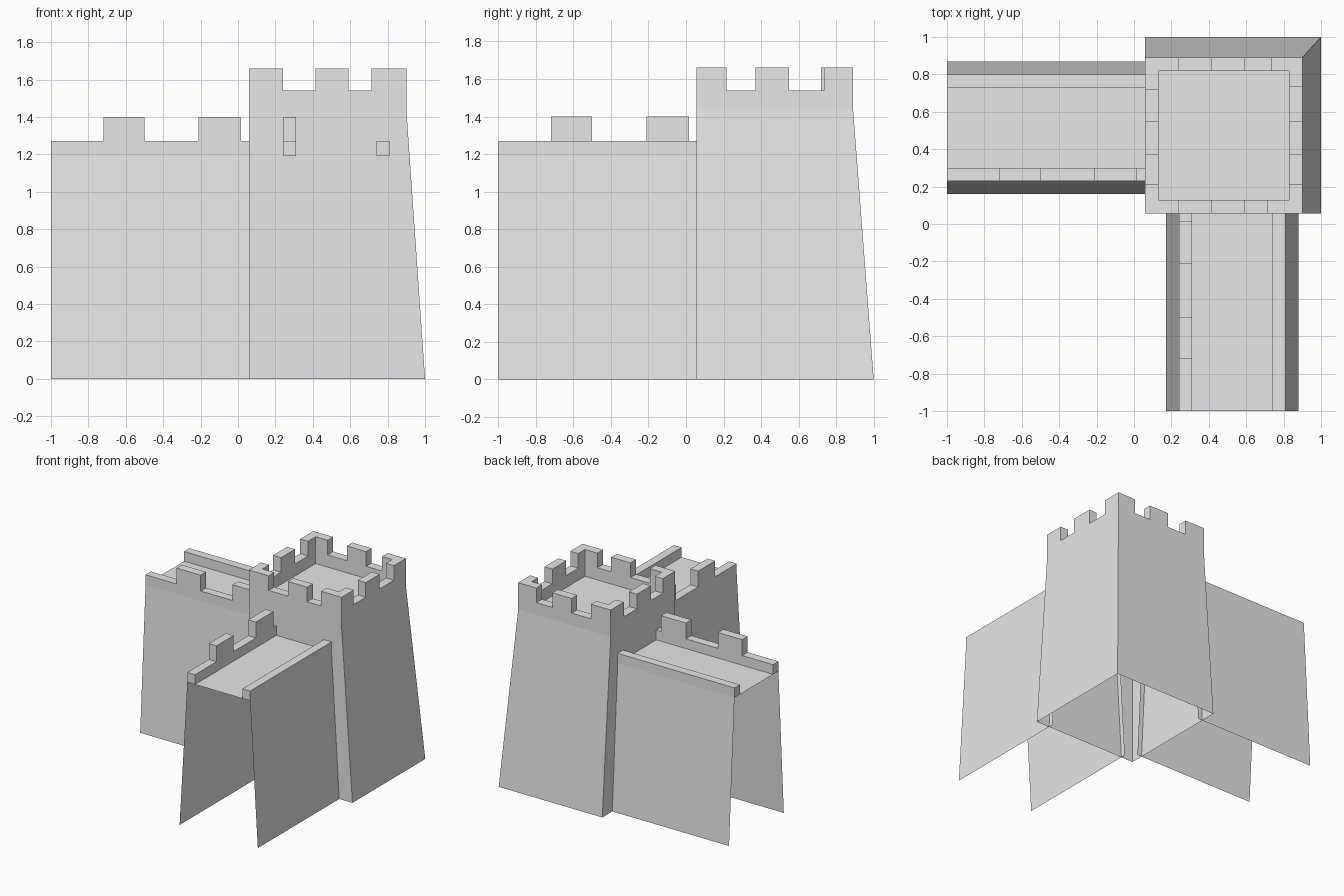
import bpy
import bmesh

cube = bpy.data.objects.get("Cube")
if cube:
    bpy.data.objects.remove(cube, do_unlink=True)

stone = bpy.data.materials.new("grey stone")
stone.use_nodes = True
grey = (0.8, 0.8, 0.8, 1)
stone.diffuse_color = grey
stone.node_tree.nodes["Principled BSDF"].inputs["Base Color"].default_value = grey

WALK, LOW, HIGH = 1.19, 1.27, 1.40            # wall walk, parapet and merlon tops
DECK, T_LOW, T_HIGH = 1.44, 1.54, 1.66        # the same for the tower


def make_object(name, bm):
    bmesh.ops.recalc_face_normals(bm, faces=bm.faces)
    mesh = bpy.data.meshes.new(name)
    bm.to_mesh(mesh)
    bm.free()
    mesh.materials.append(stone)
    obj = bpy.data.objects.new(name, mesh)
    bpy.context.collection.objects.link(obj)
    return obj


def place(axis, along, across, z):
    return (along, across, z) if axis == "x" else (across, along, z)


def parapet(name, axis, span, across, base, low, high=0, merlons=()):
    """Crenellated outline along an axis, given thickness across it."""
    start, end = span
    outline = [(start, base), (start, low)]
    for a, b in merlons:
        outline += [(a, low), (a, high), (b, high), (b, low)]
    outline += [(end, low), (end, base)]
    # merlons flush with an end share its corner
    outline = [p for i, p in enumerate(outline) if p != outline[i - 1]]
    if merlons and merlons[0][0] == start:
        outline.remove((start, low))
    if merlons and merlons[-1][1] == end:
        outline.remove((end, low))
    bm = bmesh.new()
    rings = [[bm.verts.new(place(axis, s, c, z)) for s, z in outline] for c in across]
    for ring in rings:
        bm.faces.new(ring)
    for i in range(len(outline)):
        bm.faces.new((rings[0][i - 1], rings[0][i], rings[1][i], rings[1][i - 1]))
    return make_object(name, bm)


def wall(name, axis, span, section):
    """Open shell: two battered sides and the walk between them."""
    bm = bmesh.new()
    ends = [[bm.verts.new(place(axis, s, c, z)) for c, z in section] for s in span]
    for i in range(len(section) - 1):
        bm.faces.new((ends[0][i], ends[0][i + 1], ends[1][i + 1], ends[1][i]))
    return make_object(name, bm)


# Two curtain walls meeting at the tower
for name, axis, near, far, face in (("side_wall", "x", 0.23, 0.80, 0.06),
                                    ("front_wall", "y", 0.24, 0.81, 0.055)):
    wall(name, axis, (-1, face + 0.04),
         [(near - 0.07, 0), (near, WALK), (far, WALK), (far + 0.07, 0)])
    parapet(name + "_battlement", axis, (-1, face), (near, near + 0.07), WALK, LOW, HIGH,
            [(-0.72, -0.50), (-0.21, 0.015)])
    parapet(name + "_plain_parapet", axis, (-1, face), (far - 0.07, far), WALK, LOW)

# Tower body: battered on its two outer sides, open underneath
X0, X1, Y0, Y1 = 0.06, 0.90, 0.055, 0.89
bm = bmesh.new()
bottom = [bm.verts.new((x, y, 0)) for x, y in ((X0, Y0), (1, Y0), (1, 1), (X0, 1))]
top = [bm.verts.new((x, y, DECK)) for x, y in ((X0, Y0), (X1, Y0), (X1, Y1), (X0, Y1))]
for i in range(4):
    bm.faces.new((bottom[i - 1], bottom[i], top[i], top[i - 1]))
bm.faces.new(top)
make_object("tower_body", bm)

# Tower battlements
T = 0.072
for side, across, last in (("front", (Y0, Y0 + T), 0.715), ("back", (Y1 - T, Y1), 0.735)):
    parapet("tower_battlement_" + side, "x", (X0, X1), across, DECK, T_LOW, T_HIGH,
            [(X0, 0.24), (0.415, 0.59), (last, X1)])
for side, across, last in (("right", (X0, X0 + T), 0.72), ("left", (X1 - T, X1), 0.735)):
    parapet("tower_battlement_" + side, "y", (Y0 + T, Y1 - T), across, DECK, T_LOW, T_HIGH,
            [(Y0 + T, 0.215), (0.37, 0.55), (last, Y1 - T)])
